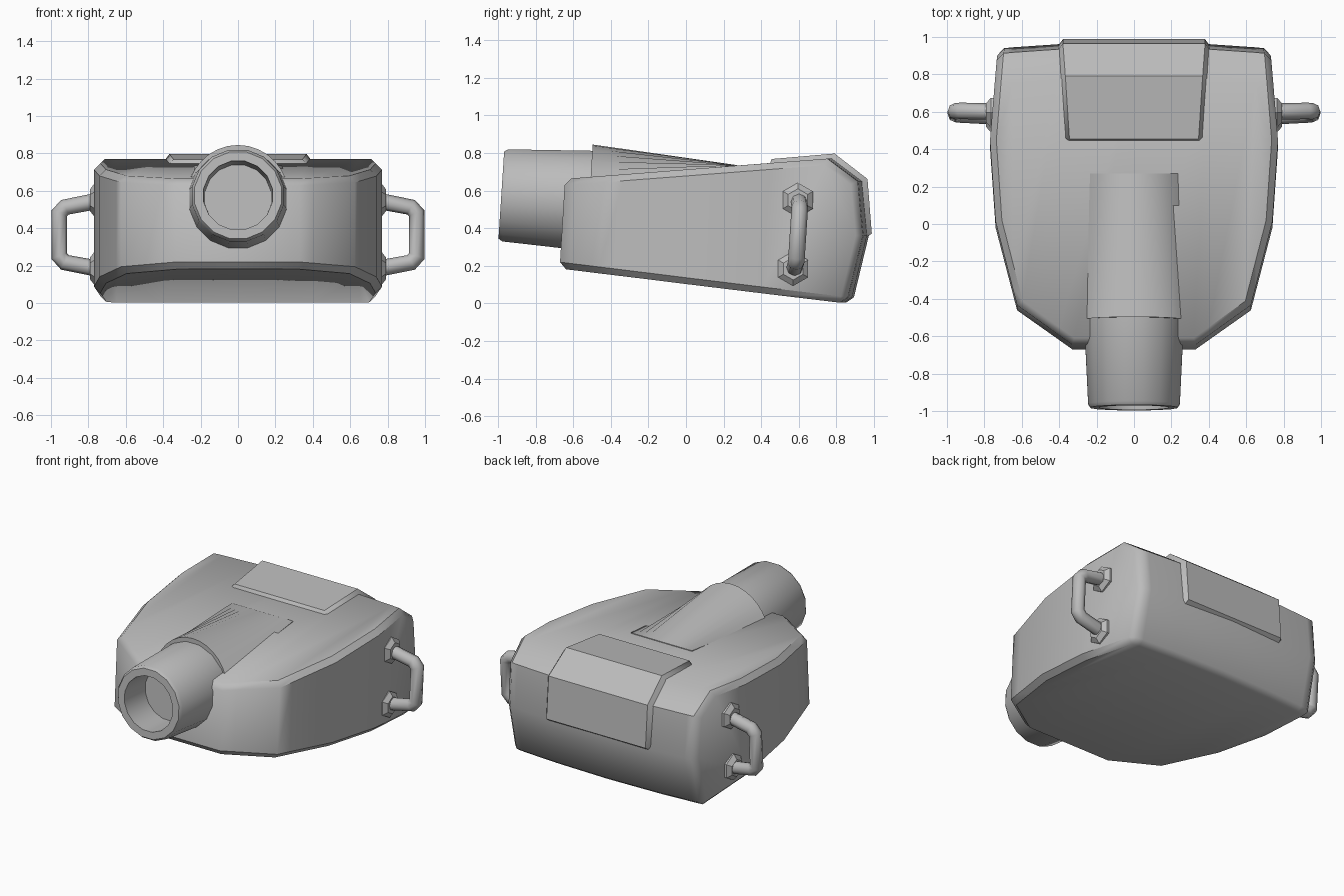
import bpy, bmesh, math
from mathutils import Vector

if "Cube" in bpy.data.objects:
    bpy.data.objects.remove(bpy.data.objects["Cube"])

grey = bpy.data.materials.new("metal grey")
grey.diffuse_color = (0.5, 0.5, 0.5, 1)
grey.use_nodes = True
grey.node_tree.nodes["Principled BSDF"].inputs["Base Color"].default_value = grey.diffuse_color


def make(name, verts, faces):
    me = bpy.data.meshes.new(name)
    me.from_pydata([tuple(v) for v in verts], [], faces)
    bm = bmesh.new()
    bm.from_mesh(me)
    bmesh.ops.recalc_face_normals(bm, faces=bm.faces)
    bm.to_mesh(me)
    bm.free()
    me.materials.append(grey)
    ob = bpy.data.objects.new(name, me)
    bpy.context.collection.objects.link(ob)
    return ob


def loft(name, rings):
    """Closed rings of equal length, skinned and capped at both ends."""
    n = len(rings[0])
    faces = [tuple(range(n)), tuple((len(rings) - 1) * n + i for i in range(n))]
    for r in range(len(rings) - 1):
        for i in range(n):
            j = (i + 1) % n
            faces.append((r * n + i, r * n + j, (r + 1) * n + j, (r + 1) * n + i))
    return make(name, [v for ring in rings for v in ring], faces)


def select(ob):
    bpy.ops.object.select_all(action='DESELECT')
    ob.select_set(True)
    bpy.context.view_layer.objects.active = ob


def smooth(ob, angle):
    select(ob)
    bpy.ops.object.shade_smooth_by_angle(angle=math.radians(angle))


# Body: wedge-shaped side profile, back bowed in plan
front_pts = [(-0.9, 0.643), (-0.9, 0.213)]
back_pts = [(0.885, 0.0), (0.972, 0.36), (0.945, 0.65), (0.785, 0.77)]
rings = []
for x in (-0.9, -0.65, -0.4, 0, 0.4, 0.65, 0.9):
    rings.append([(x, y, z) for y, z in front_pts] +
                 [(x, y - 0.065 * x * x, z) for y, z in back_pts])
body = loft("body", rings)

# Plan outline trims the wedge to its tapered shape
half = [(0.33, -0.665), (0.625, -0.455), (0.74, -0.01), (0.77, 0.42), (0.71, 1.15)]
plan = half + [(-x, y) for x, y in reversed(half)]
trim = loft("plan_trim", [[(x, y + 0.06 * (z - 0.3), z) for x, y in plan]
                          for z in (-0.3, 1.2)])
trim.hide_render = True
mod = body.modifiers.new("trim", 'BOOLEAN')
mod.operation, mod.solver, mod.object = 'INTERSECT', 'EXACT', trim
bev = body.modifiers.new("edge", 'BEVEL')
bev.width, bev.segments = 0.034, 1
bev.limit_method, bev.angle_limit = 'ANGLE', math.radians(55)
select(body)
for m in ("trim", "edge"):
    bpy.ops.object.modifier_apply(modifier=m)
bpy.data.objects.remove(trim)
smooth(body, 42)

# Cover plate folded over the top rear edge, with sloping sides
path = [(0.44, 0.725, 0.378), (0.455, 0.768, 0.37), (0.79, 0.797, 0.392),
        (0.965, 0.662, 0.405), (0.988, 0.372, 0.405), (0.95, 0.345, 0.41)]
under = [(0.46, 0.72), (0.47, 0.73), (0.775, 0.75), (0.92, 0.635), (0.94, 0.38), (0.93, 0.36)]
rings = []
for (y, z, w), (uy, uz) in zip(path, under):
    rings.append([(-w - 0.01, uy, uz), (-w + 0.025, y, z),
                  (w - 0.025, y, z), (w + 0.01, uy, uz)])
smooth(loft("cover_plate", rings), 42)

# Hollow barrel, tilted slightly, with a chamfered mouth and recessed end
axis = Vector((0, 1, -0.065)).normalized()
up = Vector((0, 0.065, 1)).normalized()
start = Vector((0, -0.982, 0.576))
SEG = 16


def ring(dist, r):
    return [start + axis * dist + Vector((1, 0, 0)) * r * math.cos(a) + up * r * math.sin(a)
            for a in (2 * math.pi * (i + 0.5) / SEG for i in range(SEG))]


barrel = loft("barrel", [ring(0.22, 0.18), ring(0.0, 0.187), ring(0.0, 0.236),
                         ring(0.02, 0.25), ring(0.53, 0.275)])
smooth(barrel, 35)

# Fairing: round arch at the front fading to a flat edge on the body top
N = 12
arch, tail = [], []
for i in range(N + 1):
    a = math.radians(20 + 140 * i / N)
    z = 0.56 + 0.285 * math.sin(a)
    arch.append((0.275 * math.cos(a), -0.505 + 0.06 * (z - 0.7), z))
    tail.append((0.235 * (1 - 2 * i / N), 0.27, 0.736))
arch += [(-0.255, -0.5, 0.6), (0.255, -0.5, 0.6)]
tail += [(-0.235, 0.27, 0.68), (0.235, 0.27, 0.68)]
smooth(loft("fairing", [arch, tail]), 35)


# Side handles with hexagonal mounts
def tube(name, pts, r, n=8):
    pts = [Vector(p) for p in pts]
    rings = []
    for i, p in enumerate(pts):
        d0 = (p - pts[max(i - 1, 0)]).normalized()
        d1 = (pts[min(i + 1, len(pts) - 1)] - p).normalized()
        t = (d0 + d1).normalized()
        v = t.cross(Vector((0, 1, 0))).normalized()
        u = v.cross(t)
        rings.append([p + (u * math.cos(2 * math.pi * k / n) +
                           v * math.sin(2 * math.pi * k / n)) * r for k in range(n)])
    return loft(name, rings)


for s, side in ((1, "right"), (-1, "left")):
    pts = [(0.73, 0.6, 0.55), (0.925, 0.605, 0.512), (0.955, 0.603, 0.48),
           (0.955, 0.588, 0.25), (0.925, 0.585, 0.217), (0.73, 0.575, 0.18)]
    smooth(tube(side + "_handle", [(s * x, y, z) for x, y, z in pts], 0.044), 50)
    for label, y, z in (("upper", 0.595, 0.55), ("lower", 0.57, 0.185)):
        hexes = [[(s * x, y + r * math.sin(k * math.pi / 3), z + r * math.cos(k * math.pi / 3))
                  for k in range(6)] for x, r in ((0.72, 0.092), (0.765, 0.092), (0.79, 0.06))]
        loft(f"{side}_{label}_mount", hexes)
